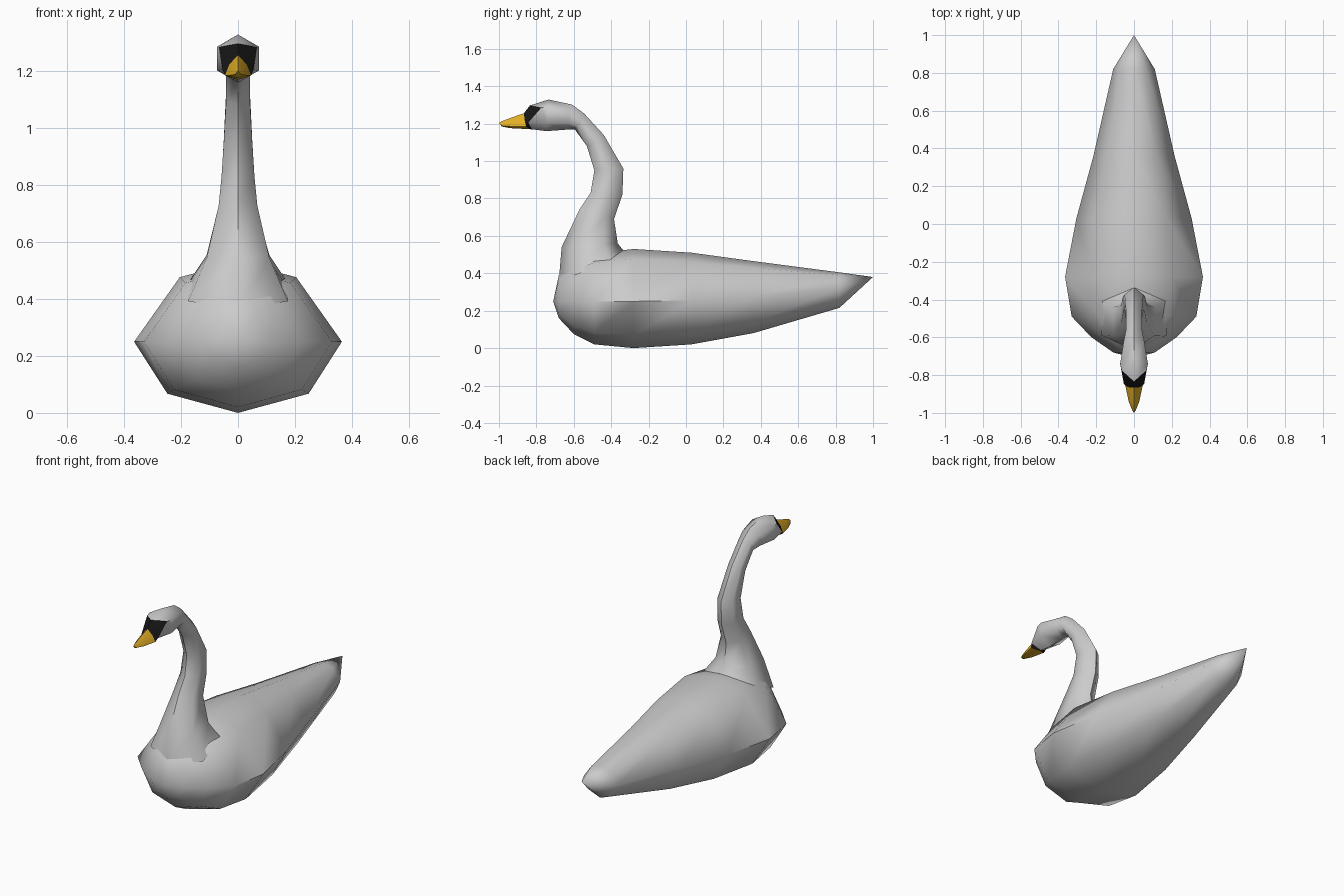
import bpy, bmesh
from math import cos, sin, pi, radians

if "Cube" in bpy.data.objects:
    bpy.data.objects.remove(bpy.data.objects["Cube"])


def loft(name, rings, color=None, angle=60):
    """Skin matching rings; collapsed rings become points."""
    bm = bmesh.new()
    loops = [[bm.verts.new(p) for p in r] for r in rings]
    n = len(rings[0])
    for a, b in zip(loops, loops[1:]):
        for i in range(n):
            j = (i + 1) % n
            bm.faces.new((a[i], a[j], b[j], b[i]))
    bmesh.ops.remove_doubles(bm, verts=bm.verts, dist=0.0005)
    bmesh.ops.recalc_face_normals(bm, faces=bm.faces)
    me = bpy.data.meshes.new(name)
    bm.to_mesh(me)
    bm.free()
    ob = bpy.data.objects.new(name, me)
    bpy.context.collection.objects.link(ob)
    if color:
        mat = bpy.data.materials.new(name)
        mat.diffuse_color = color
        mat.use_nodes = True
        mat.node_tree.nodes["Principled BSDF"].inputs["Base Color"].default_value = mat.diffuse_color
        me.materials.append(mat)
    bpy.ops.object.select_all(action='DESELECT')
    bpy.context.view_layer.objects.active = ob
    ob.select_set(True)
    bpy.ops.object.shade_smooth_by_angle(angle=radians(angle))
    return ob


def body_ring(y, w, zb, zm, zt):
    lo = zb + (zm - zb) * 0.27
    hi = zt - (zt - zm) * 0.19
    half = [(0.68 * w, lo), (w, zm), (0.56 * w, hi)]
    return ([(0, y, zb)] + [(x, y, z) for x, z in half] + [(0, y, zt)]
            + [(-x, y, z) for x, z in reversed(half)])


def hex_ring(yf, zf, yb, zb, w):
    """Six-sided ring from its front/under point, back/top point and half width."""
    ring = []
    for k in range(6):
        c, s = cos(k * pi / 3), sin(k * pi / 3)
        ring.append((w * s / sin(pi / 3), (yf + yb) / 2 + c * (yf - yb) / 2,
                     (zf + zb) / 2 + c * (zf - zb) / 2))
    return ring


def face_ring(under, low, high, top):
    """Mirrored six-sided ring from explicit points."""
    m = lambda p: (-p[0], p[1], p[2])
    return [under, low, high, top, m(high), m(low)]


# body: y, half width, bottom, widest height, top
loft("body", [body_ring(*r) for r in [
    (-0.71, 0, 0.25, 0.25, 0.25),
    (-0.68, 0.11, 0.16, 0.25, 0.39),
    (-0.60, 0.225, 0.075, 0.25, 0.46),
    (-0.49, 0.33, 0.02, 0.25, 0.505),
    (-0.28, 0.365, 0.0, 0.25, 0.53),
    (0.03, 0.305, 0.02, 0.255, 0.51),
    (0.36, 0.215, 0.08, 0.275, 0.465),
    (0.82, 0.11, 0.215, 0.32, 0.405),
    (1.0, 0, 0.38, 0.38, 0.38)]])

# shared seams of the face
mask_back = face_ring((0, -0.825, 1.17), (0.054, -0.845, 1.205),
                      (0.066, -0.775, 1.285), (0, -0.835, 1.297))
beak_base = face_ring((0, -0.83, 1.17), (0.046, -0.855, 1.185),
                      (0.03, -0.864, 1.225), (0, -0.866, 1.256))

# neck and head in one skin
neck = [hex_ring(*r) for r in [
    (-0.68, 0.36, -0.31, 0.49, 0.175),
    (-0.665, 0.54, -0.365, 0.56, 0.11),
    (-0.57, 0.74, -0.385, 0.69, 0.068),
    (-0.51, 0.83, -0.34, 0.82, 0.058),
    (-0.49, 0.95, -0.335, 0.96, 0.05),
    (-0.53, 1.08, -0.44, 1.14, 0.042),
    (-0.595, 1.17, -0.545, 1.255, 0.042),
    (-0.64, 1.168, -0.61, 1.302, 0.054),
    (-0.745, 1.16, -0.735, 1.329, 0.073)]]
loft("neck_and_head", neck + [mask_back])

# black face patch
loft("face_mask", [mask_back, beak_base], (0.008, 0.008, 0.008, 1))

# beak
loft("beak", [beak_base,
              face_ring((0, -0.94, 1.176), (0.028, -0.94, 1.186),
                        (0.018, -0.94, 1.212), (0, -0.94, 1.23)),
              face_ring((0, -0.985, 1.185), (0.01, -0.985, 1.189),
                        (0.007, -0.985, 1.204), (0, -0.985, 1.213)),
              [(0, -1.0, 1.203)] * 6], (0.75, 0.42, 0.02, 1))
